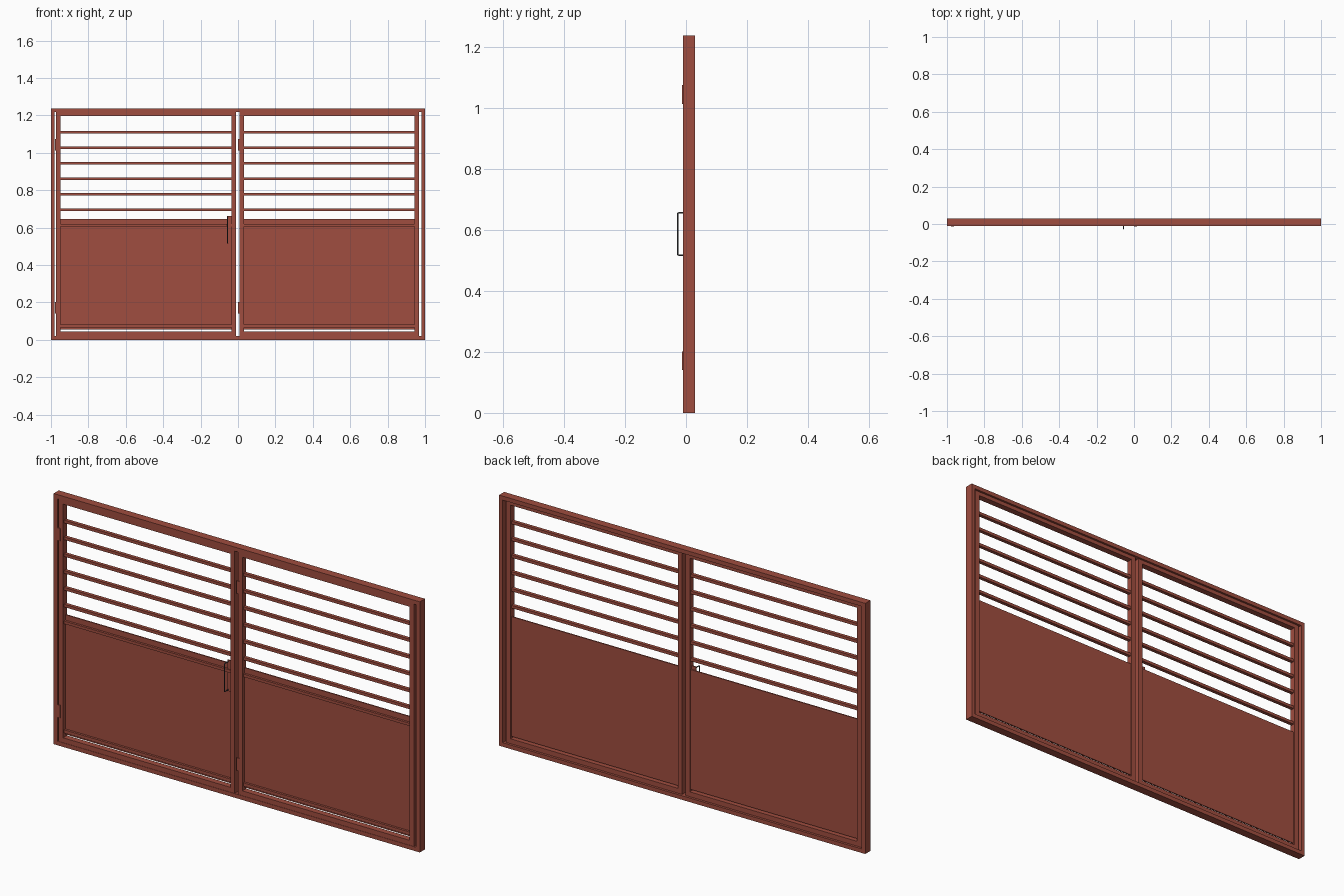
import bpy, bmesh

if "Cube" in bpy.data.objects:
    bpy.data.objects.remove(bpy.data.objects["Cube"])

def material(name, col):
    m = bpy.data.materials.new(name)
    m.diffuse_color = (*col, 1)
    m.use_nodes = True
    m.node_tree.nodes["Principled BSDF"].inputs["Base Color"].default_value = m.diffuse_color
    return m

RED = material("red_paint", (0.35, 0.075, 0.05))
DARK = material("dark_steel", (0.06, 0.065, 0.07))

def box(name, x0, x1, y0, y1, z0, z1, mat=RED):
    bm = bmesh.new()
    bmesh.ops.create_cube(bm, size=1)
    for v in bm.verts:
        v.co = ((x0 + x1) / 2 + v.co.x * (x1 - x0),
                (y0 + y1) / 2 + v.co.y * (y1 - y0),
                (z0 + z1) / 2 + v.co.z * (z1 - z0))
    me = bpy.data.meshes.new(name)
    bm.to_mesh(me)
    bm.free()
    me.materials.append(mat)
    ob = bpy.data.objects.new(name, me)
    bpy.context.collection.objects.link(ob)
    return ob

def ring(name, x0, x1, y0, y1, z0, z1, w):
    # rectangular frame of four square bars
    box(name + "_left", x0, x0 + w, y0, y1, z0, z1)
    box(name + "_right", x1 - w, x1, y0, y1, z0, z1)
    box(name + "_bottom", x0 + w, x1 - w, y0, y1, z0, z0 + w)
    box(name + "_top", x0 + w, x1 - w, y0, y1, z1 - w, z1)

# outer frame
ring("outer_frame", -1, 1, -0.01, 0.03, 0, 1.237, 0.02)

# two leaves, each with frame, slats, panel and hinges
for side, x0, x1 in (("left", -0.972, -0.011), ("right", 0.007, 0.968)):
    w = 0.024
    ring(side + "_leaf_frame", x0, x1, -0.01, 0.02, 0.021, 1.222, w)
    a, b = x0 + w, x1 - w
    for i in range(7):
        z = 1.11 - i * 0.083
        box(f"{side}_slat_{i}", a, b, -0.003, 0.014, z - 0.007, z + 0.007)
    # lower sheet with a stiffening rail near the bottom
    box(side + "_panel", a, b, 0.008, 0.014, 0.055, 0.646)
    box(side + "_panel_rail", a, b, -0.003, 0.008, 0.066, 0.082)
    for z in (0.14, 1.013):
        box(side + "_hinge", x0 - 0.006, x0 + 0.009, -0.013, -0.008, z, z + 0.062)

# bent rod handle
cu = bpy.data.curves.new("handle", 'CURVE')
cu.dimensions = '3D'
cu.bevel_depth = 0.0025
cu.bevel_resolution = 2
cu.use_fill_caps = True
pts = [(0.005, 0.517), (-0.023, 0.517), (-0.0268, 0.5188), (-0.0278, 0.523),
       (-0.0278, 0.65), (-0.0268, 0.6545), (-0.023, 0.656), (0.005, 0.656)]
sp = cu.splines.new('POLY')
sp.points.add(len(pts) - 1)
for p, (y, z) in zip(sp.points, pts):
    p.co = (-0.055, y, z, 1)
cu.materials.append(DARK)
handle = bpy.data.objects.new("handle", cu)
bpy.context.collection.objects.link(handle)
# stile-side lock plate carrying the handle
box("handle_mount", -0.059, -0.035, 0.002, 0.008, 0.51, 0.663)
